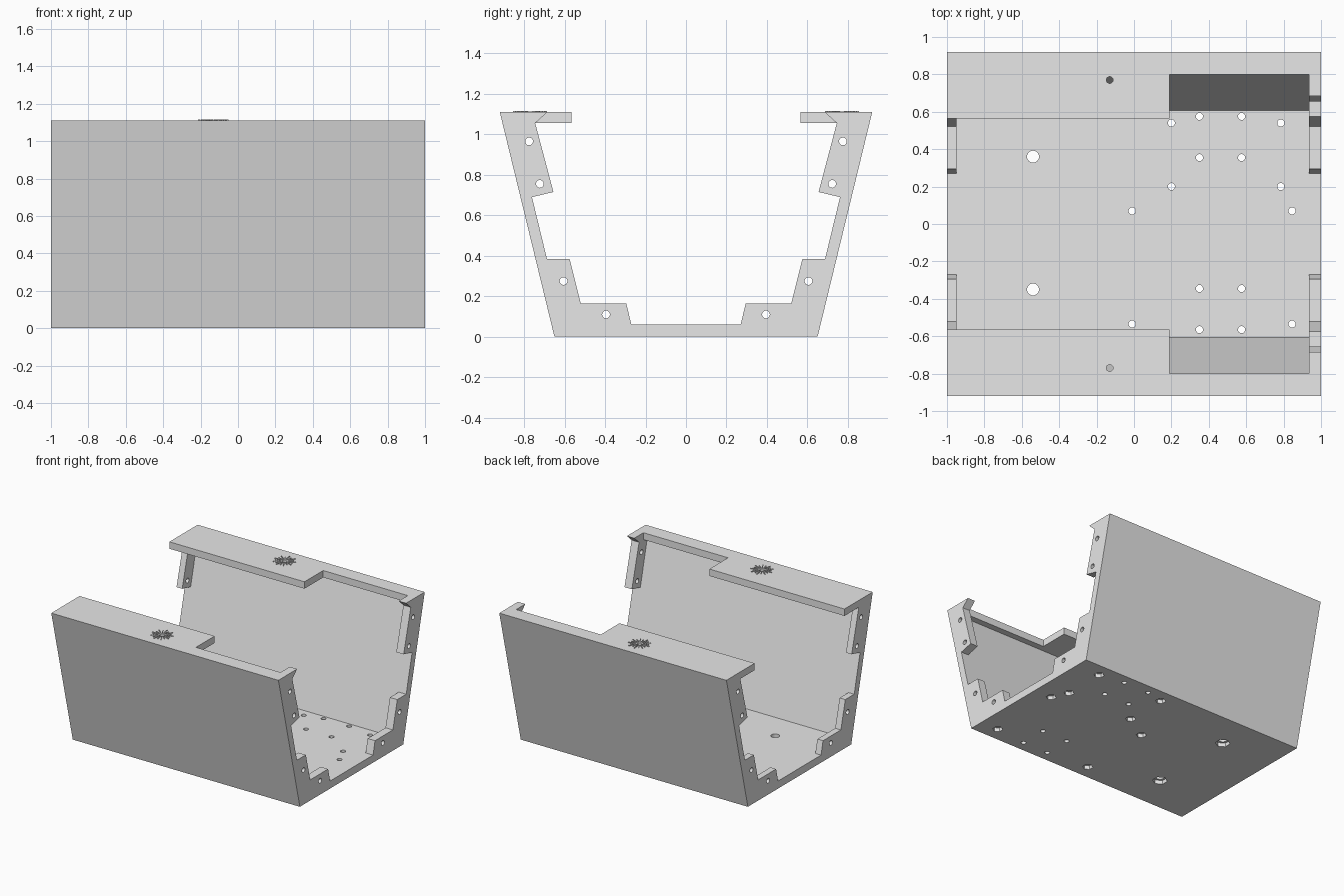
import bpy, bmesh, math
from mathutils import Matrix

cube = bpy.data.objects.get("Cube")
if cube:
    bpy.data.objects.remove(cube, do_unlink=True)

grey = bpy.data.materials.new("plain_grey")
grey.use_nodes = True
grey.diffuse_color = (0.8, 0.8, 0.8, 1)
grey.node_tree.nodes["Principled BSDF"].inputs["Base Color"].default_value = (0.8, 0.8, 0.8, 1)


def make(name, bm):
    bmesh.ops.recalc_face_normals(bm, faces=bm.faces)
    mesh = bpy.data.meshes.new(name)
    bm.to_mesh(mesh)
    bm.free()
    mesh.materials.append(grey)
    obj = bpy.data.objects.new(name, mesh)
    bpy.context.collection.objects.link(obj)
    return obj


def prism(bm, outline, x0, x1):
    """Extrude a (y, z) outline along x."""
    face = bm.faces.new([bm.verts.new((x0, y, z)) for y, z in outline])
    new = bmesh.ops.extrude_face_region(bm, geom=[face])["geom"]
    moved = [v for v in new if isinstance(v, bmesh.types.BMVert)]
    bmesh.ops.translate(bm, verts=moved, vec=(x1 - x0, 0, 0))


def cylinder(bm, centre, radius, depth, sides=24, along_x=False):
    turn = Matrix.Rotation(math.pi / 2, 4, "Y") if along_x else Matrix()
    bmesh.ops.create_cone(bm, cap_ends=True, segments=sides, radius1=radius, radius2=radius,
                          depth=depth, matrix=Matrix.Translation(centre) @ turn)


def combine(target, tool, operation):
    mod = target.modifiers.new(tool.name, "BOOLEAN")
    mod.operation, mod.solver, mod.object = operation, "EXACT", tool
    bpy.context.view_layer.objects.active = target
    bpy.ops.object.modifier_apply(modifier=mod.name)
    bpy.data.objects.remove(tool, do_unlink=True)


def mirrored(outline):
    return [[(side * y, z) for y, z in outline] for side in (1, -1)]


TOP = 1.11
ENDS = ((-1, -0.95), (0.935, 1))

# Open trough: floor, sloping walls and narrow top rims
half = [(0.65, 0), (0.92, TOP), (0.80, TOP), (0.80, 1.055), (0.85, 1.055), (0.608, 0.06)]
bm = bmesh.new()
prism(bm, half + [(-y, z) for y, z in reversed(half)], -1, 1)
case = make("case_shell", bm)

# Wide rims over the longer part of the top
bm = bmesh.new()
for outline in mirrored([(0.565, 1.055), (0.565, TOP), (0.89, TOP), (0.875, 1.055)]):
    prism(bm, outline, -1, 0.19)
combine(case, make("wide_rims", bm), "UNION")

# Screw flanges at both open ends
upper = [(0.685, TOP), (0.745, 1.055), (0.655, 0.715), (0.76, 0.69), (0.79, 0.69), (0.89, TOP)]
lower = [(0.27, 0.03), (0.27, 0.06), (0.295, 0.165), (0.52, 0.165), (0.575, 0.385),
         (0.715, 0.385), (0.635, 0.03)]
for name, shape in (("upper_flanges", upper), ("lower_flanges", lower)):
    bm = bmesh.new()
    for outline in mirrored(shape):
        for x0, x1 in ENDS:
            prism(bm, outline, x0, x1)
    combine(case, make(name, bm), "UNION")

# Floor holes, flange holes and rim holes
nut_holes = [(x, y) for x in (0.2, 0.785) for y in (0.2, 0.54)]
nut_holes += [(x, y) for x in (-0.01, 0.845) for y in (0.07, -0.535)]
plain_holes = [(x, y) for x in (0.35, 0.575) for y in (0.575, 0.355, -0.345, -0.565)]
large_holes = [(-0.54, 0.36), (-0.54, -0.35)]
bm = bmesh.new()
for x, y in nut_holes + plain_holes:
    cylinder(bm, (x, y, 0.03), 0.019, 0.2)
for x, y in large_holes:
    cylinder(bm, (x, y, 0.03), 0.032, 0.2)
for side in (1, -1):
    cylinder(bm, (-0.13, side * 0.77, TOP), 0.018, 0.2)
    for y, z in ((0.775, 0.965), (0.722, 0.755), (0.605, 0.275), (0.395, 0.11)):
        cylinder(bm, (0, side * y, z), 0.019, 2.2, along_x=True)
combine(case, make("hole_cutters", bm), "DIFFERENCE")

# Hexagonal nut pockets under the floor
bm = bmesh.new()
for x, y in nut_holes:
    cylinder(bm, (x, y, 0), 0.038, 0.06, sides=6)
for x, y in large_holes:
    cylinder(bm, (x, y, 0), 0.055, 0.06, sides=6)
combine(case, make("nut_pocket_cutters", bm), "DIFFERENCE")

# Raised rosettes of tiny studs round the rim holes
bm = bmesh.new()
for side in (1, -1):
    for spoke in range(18):
        angle = spoke * math.tau / 18
        for ring in range(4 if spoke % 2 else 3):
            r = 0.034 + 0.015 * ring
            place = Matrix.Translation((-0.13 + r * math.cos(angle),
                                        side * 0.77 + r * math.sin(angle), TOP))
            size = Matrix.Diagonal((0.011, 0.006, 0.01, 1))
            bmesh.ops.create_cube(bm, size=1, matrix=place @ Matrix.Rotation(angle, 4, "Z") @ size)
make("rim_rosettes", bm)
